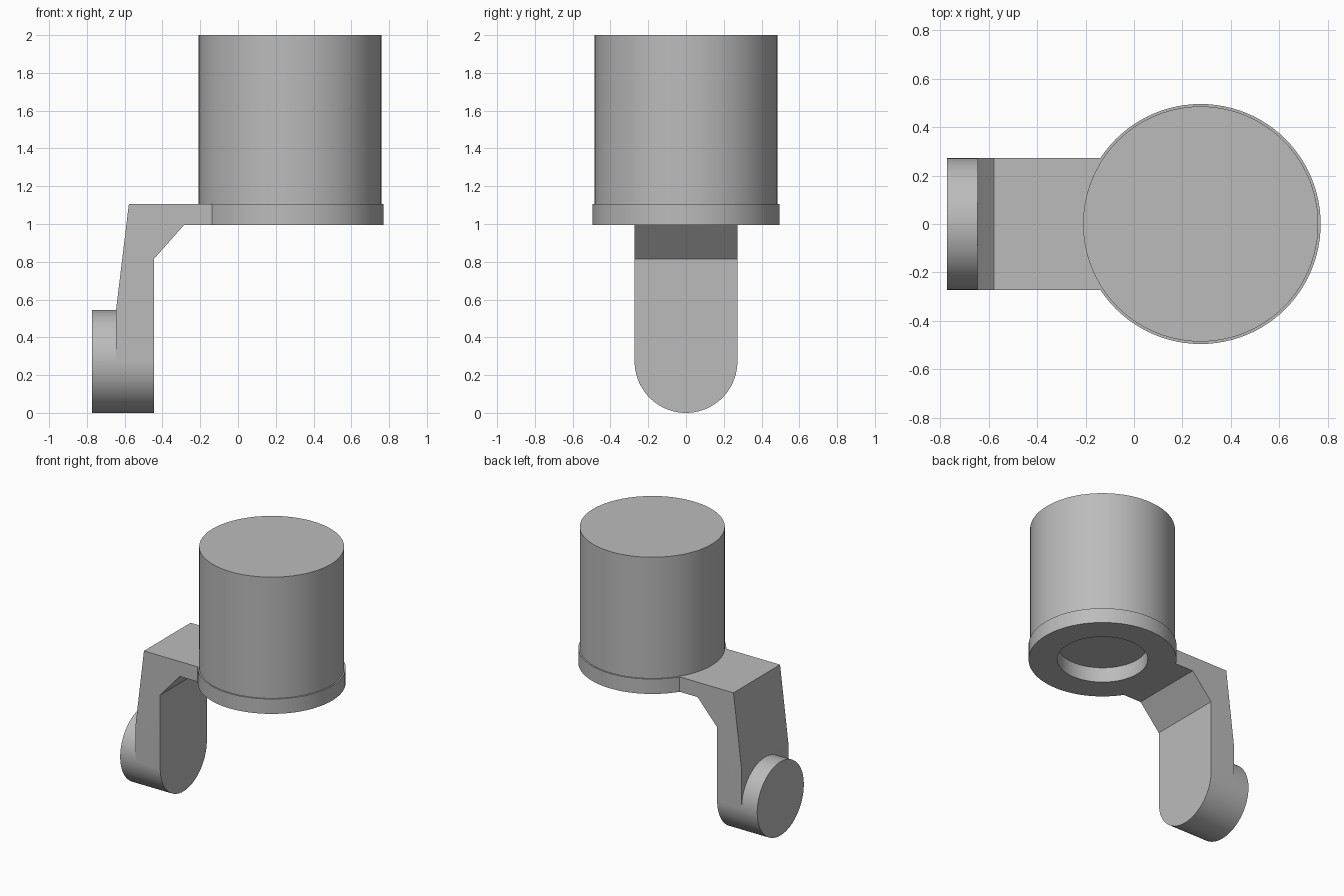
import bpy
import bmesh
from math import radians
from mathutils import Matrix

old = bpy.data.objects.get("Cube")
if old:
    bpy.data.objects.remove(old, do_unlink=True)

grey = bpy.data.materials.new("plain grey")
grey.use_nodes = True
grey.diffuse_color = (0.5, 0.5, 0.5, 1)
grey.node_tree.nodes["Principled BSDF"].inputs["Base Color"].default_value = (0.5, 0.5, 0.5, 1)


def add_object(name, bm):
    bmesh.ops.recalc_face_normals(bm, faces=bm.faces)
    mesh = bpy.data.meshes.new(name)
    bm.to_mesh(mesh)
    bm.free()
    mesh.materials.append(grey)
    obj = bpy.data.objects.new(name, mesh)
    bpy.context.collection.objects.link(obj)
    return obj


def cylinder(name, radius, start, end, centre, axis="Z"):
    """Solid cylinder running from start to end along the axis."""
    bm = bmesh.new()
    bmesh.ops.create_cone(bm, cap_ends=True, segments=96, radius1=radius,
                          radius2=radius, depth=end - start)
    middle = (start + end) / 2
    if axis == "X":
        place = Matrix.Translation((middle, 0, centre)) @ Matrix.Rotation(radians(90), 4, "Y")
    else:
        place = Matrix.Translation((centre, 0, middle))
    bm.transform(place)
    return add_object(name, bm)


def extrude_profile(name, points, half_width):
    """Side outline in x and z, given thickness along y."""
    bm = bmesh.new()
    face = bm.faces.new([bm.verts.new((x, -half_width, z)) for x, z in points])
    made = bmesh.ops.extrude_face_region(bm, geom=[face])["geom"]
    verts = [v for v in made if isinstance(v, bmesh.types.BMVert)]
    bmesh.ops.translate(bm, verts=verts, vec=(0, 2 * half_width, 0))
    return add_object(name, bm)


def select_only(obj):
    bpy.ops.object.select_all(action="DESELECT")
    obj.select_set(True)
    bpy.context.view_layer.objects.active = obj


def combine(target, other, operation):
    mod = target.modifiers.new("combine", "BOOLEAN")
    mod.operation = operation
    mod.solver = "EXACT"
    mod.object = other
    select_only(target)
    bpy.ops.object.modifier_apply(modifier=mod.name)
    bpy.data.objects.remove(other, do_unlink=True)


centre_x, arm_half = 0.275, 0.272
base, ledge = 0.995, 1.105

# Cranked arm with a rounded foot and boss, joined to the ring flange
bracket = extrude_profile("bracket", [
    (-0.445, arm_half), (-0.445, 0.815), (-0.285, base), (-0.09, base),
    (-0.09, ledge), (-0.578, ledge), (-0.645, 0.55), (-0.645, arm_half)], arm_half)
combine(bracket, cylinder("boss", arm_half, -0.772, -0.445, arm_half, "X"), "UNION")
combine(bracket, cylinder("flange", 0.495, base, ledge, centre_x), "UNION")
combine(bracket, cylinder("hole", 0.303, base - 0.1, ledge + 0.1, centre_x), "DIFFERENCE")

# Large drum standing on the flange
drum = cylinder("drum", 0.485, ledge, 2, centre_x)

for obj in (bracket, drum):
    select_only(obj)
    bpy.ops.object.shade_smooth_by_angle(angle=radians(25))
